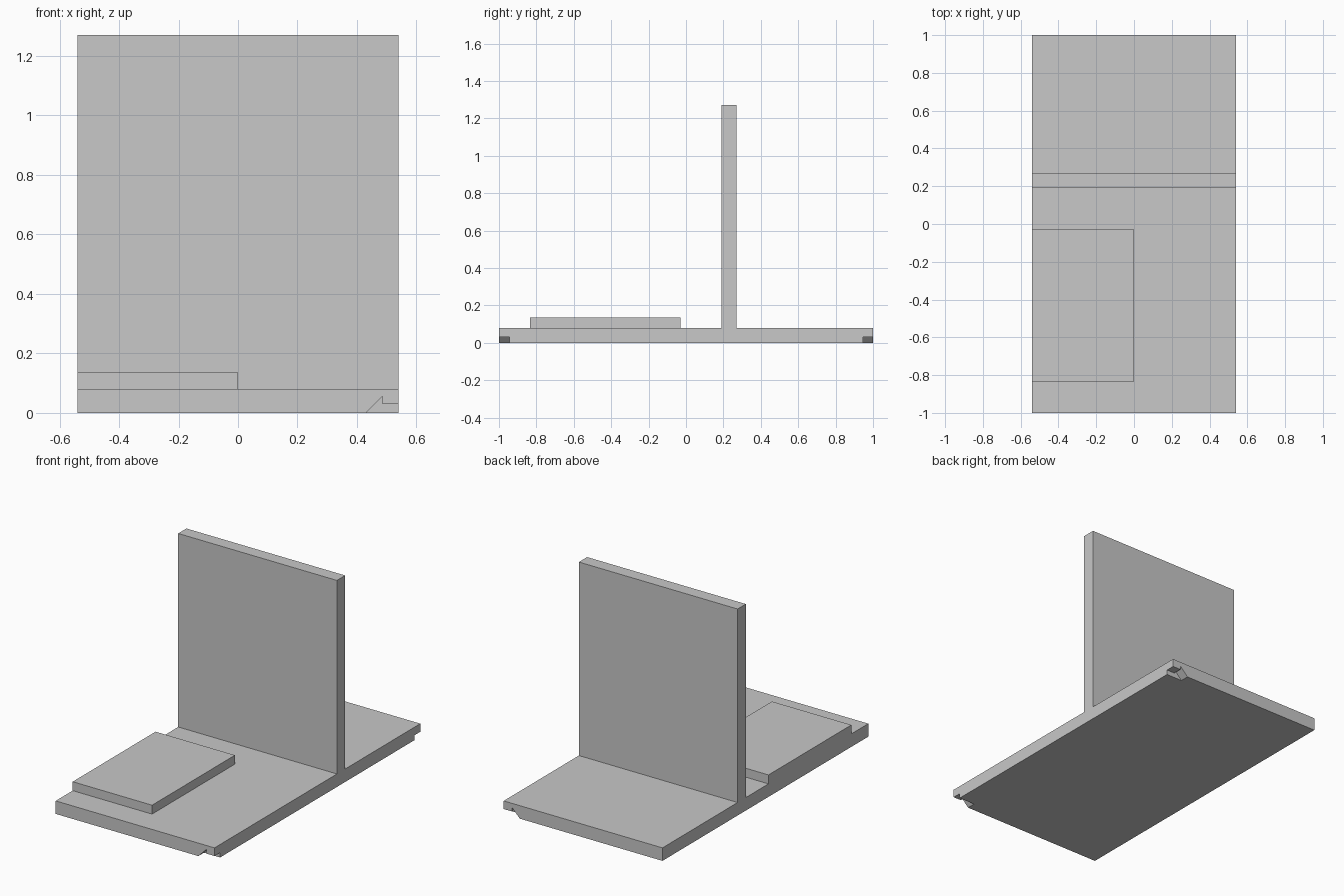
import bpy
import bmesh
from mathutils import Vector

cube = bpy.data.objects.get("Cube")
if cube:
    bpy.data.objects.remove(cube, do_unlink=True)

grey = bpy.data.materials.new("plain grey")
grey.use_nodes = True
colour = (0.58, 0.58, 0.58, 1)
grey.diffuse_color = colour
grey.node_tree.nodes["Principled BSDF"].inputs["Base Color"].default_value = colour

HALF_W, HALF_L = 0.54, 1.0
BASE_TOP, PAD_TOP, WALL_TOP = 0.08, 0.135, 1.27
WALL_FRONT, WALL_BACK = 0.19, 0.27


def prism(name, points, travel):
    """Extrude a closed outline along a vector into a solid."""
    bm = bmesh.new()
    face = bm.faces.new([bm.verts.new(p) for p in points])
    top = bmesh.ops.extrude_face_region(bm, geom=[face], use_keep_orig=True)
    moved = [v for v in top["geom"] if isinstance(v, bmesh.types.BMVert)]
    bmesh.ops.translate(bm, verts=moved, vec=Vector(travel))
    bmesh.ops.recalc_face_normals(bm, faces=bm.faces)
    mesh = bpy.data.meshes.new(name)
    bm.to_mesh(mesh)
    bm.free()
    mesh.materials.append(grey)
    obj = bpy.data.objects.new(name, mesh)
    bpy.context.collection.objects.link(obj)
    return obj


# Base plate and upright wall in one section, run across the width
section = [(-HALF_L, 0), (HALF_L, 0), (HALF_L, BASE_TOP), (WALL_BACK, BASE_TOP),
           (WALL_BACK, WALL_TOP), (WALL_FRONT, WALL_TOP),
           (WALL_FRONT, BASE_TOP), (-HALF_L, BASE_TOP)]
body = prism("base_and_wall", [(-HALF_W, y, z) for y, z in section], (2 * HALF_W, 0, 0))

# Raised pad, flush with the right edge
prism("raised_pad",
      [(-HALF_W, y, z) for y, z in [(-0.835, BASE_TOP), (-0.03, BASE_TOP),
                                    (-0.03, PAD_TOP), (-0.835, PAD_TOP)]],
      (HALF_W, 0, 0))

# Hooked notches under the two left corners
hook = [(0.40, -0.03), (0.485, 0.055), (0.485, 0.03), (0.60, 0.03), (0.60, -0.03)]
for end, side in (("front", -1), ("back", 1)):
    cutter = prism(end + "_notch_cutter", [(x, side * 0.945, z) for x, z in hook],
                   (0, side * 0.1, 0))
    cutter.hide_render = True
    cutter.hide_viewport = True
    cutter.display_type = "WIRE"
    cut = body.modifiers.new(end + "_notch", "BOOLEAN")
    cut.operation = "DIFFERENCE"
    cut.solver = "EXACT"
    cut.object = cutter
